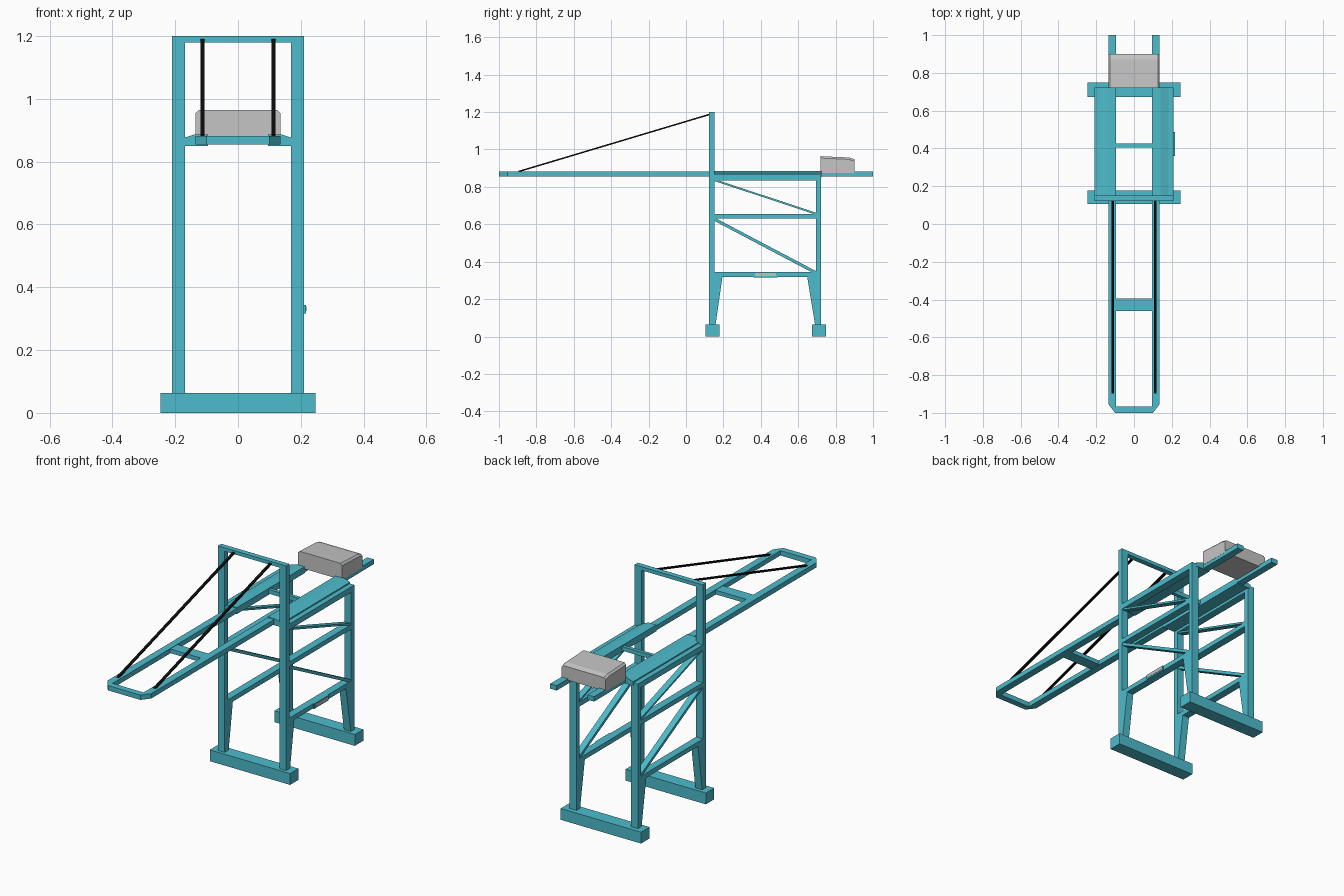
import bpy, bmesh
from mathutils import Vector

if "Cube" in bpy.data.objects:
    bpy.data.objects.remove(bpy.data.objects["Cube"])


def material(name, rgb):
    m = bpy.data.materials.new(name)
    m.diffuse_color = (*rgb, 1)
    m.use_nodes = True
    m.node_tree.nodes["Principled BSDF"].inputs["Base Color"].default_value = m.diffuse_color
    return m


TEAL = material("teal paint", (0.075, 0.50, 0.60))
GREY = material("light grey", (0.56, 0.56, 0.56))
BLACK = material("black cable", (0.005, 0.005, 0.005))


def prism(name, pts, axis, lo, hi, mat=TEAL):
    """Extrude a 2D outline along an axis (0: outline is y,z; 1: x,z; 2: x,y)."""
    def place(p, t):
        c = list(p)
        c.insert(axis, t)
        return c
    bm = bmesh.new()
    face = bm.faces.new([bm.verts.new(place(p, lo)) for p in pts])
    ext = bmesh.ops.extrude_face_region(bm, geom=[face])
    d = Vector((0, 0, 0))
    d[axis] = hi - lo
    bmesh.ops.translate(bm, vec=d, verts=[v for v in ext["geom"] if isinstance(v, bmesh.types.BMVert)])
    bmesh.ops.recalc_face_normals(bm, faces=bm.faces)
    me = bpy.data.meshes.new(name)
    bm.to_mesh(me)
    bm.free()
    me.materials.append(mat)
    ob = bpy.data.objects.new(name, me)
    bpy.context.collection.objects.link(ob)
    return ob


def box(name, x0, x1, y0, y1, z0, z1, mat=TEAL):
    return prism(name, [(x0, y0), (x1, y0), (x1, y1), (x0, y1)], 2, z0, z1, mat)


def bar(name, a, b, thick, lo, hi, mat=TEAL):
    """Flat bar in the y,z plane from a to b, extruded over x."""
    a, b = Vector(a), Vector(b)
    d = (b - a).normalized()
    n = Vector((-d.y, d.x)) * thick / 2
    return prism(name, [tuple(p) for p in (a + n, b + n, b - n, a - n)], 0, lo, hi, mat)


# ground sill beams and portal head beam
box("front_sill", -0.247, 0.247, 0.105, 0.178, 0, 0.063)
box("rear_sill", -0.247, 0.247, 0.673, 0.748, 0, 0.063)
box("portal_head_beam", -0.168, 0.168, 0.123, 0.152, 1.18, 1.2)

for side, s in (("right", 1), ("left", -1)):
    x0, x1 = s * 0.168, s * 0.21
    # legs: straight above, tapered brackets below
    prism(side + "_front_leg", [(0.123, 0.063), (0.158, 0.063), (0.195, 0.32), (0.152, 0.32),
                                (0.152, 1.2), (0.123, 1.2)], 0, x0, x1)
    prism(side + "_rear_leg", [(0.722, 0.063), (0.69, 0.063), (0.648, 0.32), (0.694, 0.32),
                               (0.694, 0.866), (0.722, 0.866)], 0, x0, x1)
    # side frame beams and diagonal braces
    for name, z0, z1 in (("lower", 0.318, 0.344), ("middle", 0.63, 0.656), ("upper", 0.835, 0.866)):
        box(f"{side}_{name}_beam", x0, x1, 0.15, 0.696, z0, z1)
    bar(side + "_upper_brace", (0.15, 0.837), (0.70, 0.655), 0.010, s * 0.172, s * 0.206)
    bar(side + "_lower_brace", (0.15, 0.628), (0.70, 0.338), 0.016, s * 0.172, s * 0.206)
    # trolley girder with sloping outer top
    prism(side + "_girder", [(s * 0.095, 0.85), (s * 0.182, 0.85), (s * 0.182, 0.873),
                             (s * 0.14, 0.886), (s * 0.095, 0.886)], 1, 0.125, 0.725)
    # boom stay cable
    bar(side + "_stay_cable", (0.135, 1.19), (-0.895, 0.882), 0.008, s * 0.106, s * 0.12, BLACK)

# boom: U-shaped frame with chamfered tip
half = [(0.135, 1.0), (0.135, -0.955), (0.1, -1.0)]
inner = [(0.095, -0.965), (0.095, 1.0)]
outline = (half + [(-x, y) for x, y in reversed(half)]
           + [(-x, y) for x, y in reversed(inner)] + inner)
prism("boom_frame", outline, 2, 0.855, 0.882)
box("boom_cross_plate", -0.096, 0.096, -0.46, -0.395, 0.857, 0.88)
box("girder_cross_tie", -0.096, 0.096, 0.405, 0.425, 0.857, 0.88)

# machinery house: side profile with sloping roof, bevelled roof sides
house = prism("machinery_house", [(0.72, 0.874), (0.90, 0.874), (0.90, 0.948), (0.872, 0.957),
                                  (0.72, 0.964)], 0, -0.136, 0.136, GREY)
bm = bmesh.new()
bm.from_mesh(house.data)
roof = [e for e in bm.edges if all(v.co.z > 0.94 for v in e.verts)
        and abs(e.verts[0].co.x - e.verts[1].co.x) < 0.001]
bmesh.ops.bevel(bm, geom=roof, offset=0.01, segments=1, affect='EDGES')
bm.to_mesh(house.data)
bm.free()

# side control cabinet with pale panel
box("side_cabinet", 0.205, 0.216, 0.36, 0.488, 0.316, 0.344)
box("cabinet_panel", 0.214, 0.2175, 0.368, 0.48, 0.324, 0.339, GREY)
